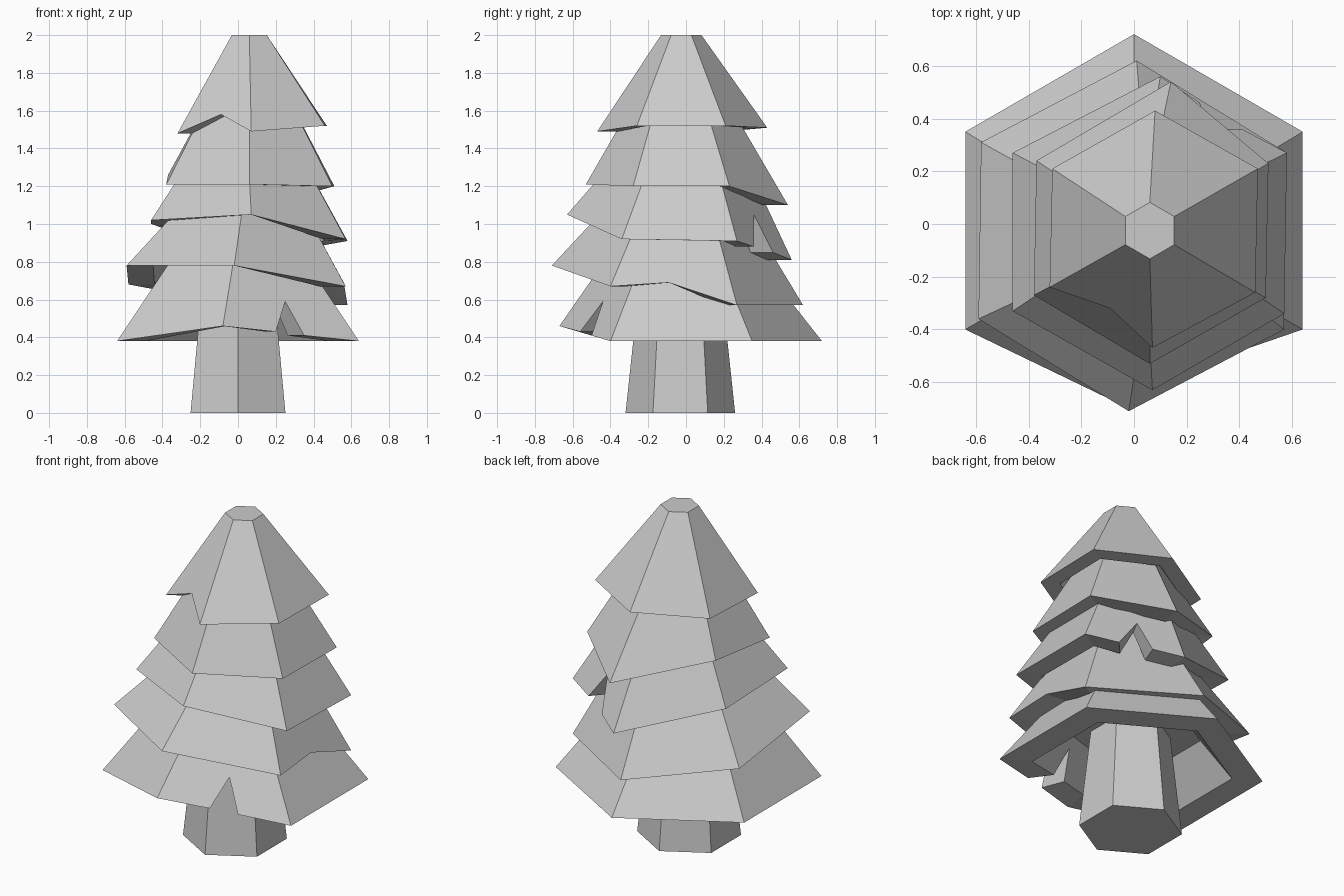
import bpy
import bmesh
import math
from mathutils import Vector

cube = bpy.data.objects.get("Cube")
if cube:
    bpy.data.objects.remove(cube, do_unlink=True)

grey = bpy.data.materials.new("plain_grey")
grey.use_nodes = True
colour = (0.6, 0.6, 0.6, 1.0)
grey.diffuse_color = colour
grey.node_tree.nodes["Principled BSDF"].inputs["Base Color"].default_value = colour


def hexagon(cx, cy, radius, z):
    """Six corners, counter-clockwise: back left-hand side first, a point facing front and back."""
    angles = [math.radians(30 + 60 * k) for k in range(6)]
    return [Vector((cx + radius * math.cos(a), cy + radius * math.sin(a), z)) for a in angles]


def finish(name, bm):
    """Turn a bmesh into a flat-shaded object with the shared material."""
    bmesh.ops.recalc_face_normals(bm, faces=bm.faces)
    mesh = bpy.data.meshes.new(name)
    bm.to_mesh(mesh)
    bm.free()
    mesh.materials.append(grey)
    obj = bpy.data.objects.new(name, mesh)
    bpy.context.collection.objects.link(obj)
    return obj


def make_trunk():
    bm = bmesh.new()
    low = [bm.verts.new(p) for p in hexagon(0, -0.03, 0.29, 0)]
    high = [bm.verts.new(p) for p in hexagon(0, -0.03, 0.225, 0.61)]
    for i in range(6):
        j = (i + 1) % 6
        bm.faces.new((low[i], low[j], high[j], high[i]))
    bm.faces.new(low)
    bm.faces.new(high)
    finish("trunk", bm)


def make_tier(name, corners, top, notches, thickness=0.24, recess=0.4):
    """A hollow, thick-walled skirt. Notches maps a side number to extra rim points."""
    bm = bmesh.new()
    corners = [Vector(c) for c in corners]
    crown = hexagon(*top)
    centre = sum(corners, Vector()) / 6

    def inset(p):
        q = p.lerp(centre, thickness)
        q.z = p.z
        return q

    # outer rim, inner rim, crown and the roof of the hollow
    sides = [[c] + [Vector(n) for n in notches.get(i, [])] for i, c in enumerate(corners)]
    outer = [[bm.verts.new(p) for p in s] for s in sides]
    inner = [[bm.verts.new(inset(p)) for p in s] for s in sides]
    crown_verts = [bm.verts.new(p) for p in crown]
    roof = [bm.verts.new(inset(c) + (t - c) * recess) for c, t in zip(corners, crown)]

    for i in range(6):
        j = (i + 1) % 6
        out_edge = outer[i] + [outer[j][0]]
        in_edge = inner[i] + [inner[j][0]]
        bm.faces.new(out_edge + [crown_verts[j], crown_verts[i]])
        bm.faces.new(in_edge + [roof[j], roof[i]])
        for k in range(len(out_edge) - 1):
            bm.faces.new((out_edge[k], in_edge[k], in_edge[k + 1], out_edge[k + 1]))
    bm.faces.new(crown_verts)
    bm.faces.new(roof)
    finish(name, bm)


make_trunk()

# Rim corners run: back +x, back, back -x, front -x, front, front +x
make_tier("bottom_tier",
          [(0.64, 0.35, 0.38), (0, 0.72, 0.38), (-0.64, 0.35, 0.38),
           (-0.64, -0.4, 0.38), (-0.08, -0.67, 0.46), (0.64, -0.4, 0.38)],
          (0, -0.03, 0.3, 0.95),
          {4: [(0.2, -0.56, 0.43), (0.25, -0.44, 0.59), (0.35, -0.5, 0.41)]})

make_tier("second_tier",
          [(0.58, 0.27, 0.57), (0.01, 0.62, 0.57), (-0.58, 0.31, 0.68),
           (-0.59, -0.36, 0.78), (-0.02, -0.71, 0.78), (0.57, -0.4, 0.67)],
          (0.04, -0.04, 0.28, 1.2),
          {5: [(0.56, -0.09, 0.69)]})

make_tier("third_tier",
          [(0.58, 0.27, 0.91), (0.1, 0.56, 0.81), (-0.46, 0.27, 1.0),
           (-0.46, -0.33, 1.02), (0.07, -0.63, 1.05), (0.57, -0.34, 0.92)],
          (0.05, -0.01, 0.27, 1.45),
          {0: [(0.41, 0.36, 0.88), (0.28, 0.36, 1.05), (0.25, 0.46, 0.85)]})

make_tier("fourth_tier",
          [(0.51, 0.23, 1.2), (0.14, 0.54, 1.1), (-0.37, 0.24, 1.26),
           (-0.38, -0.27, 1.21), (0.06, -0.53, 1.21), (0.5, -0.28, 1.2)],
          (0.06, -0.03, 0.19, 1.75), {})

make_tier("top_tier",
          [(0.47, 0.21, 1.52), (0.08, 0.43, 1.51), (-0.31, 0.21, 1.49),
           (-0.32, -0.24, 1.48), (0.07, -0.47, 1.49), (0.46, -0.26, 1.52)],
          (0.06, -0.025, 0.107, 2),
          {3: [(-0.09, -0.32, 1.58)]})
